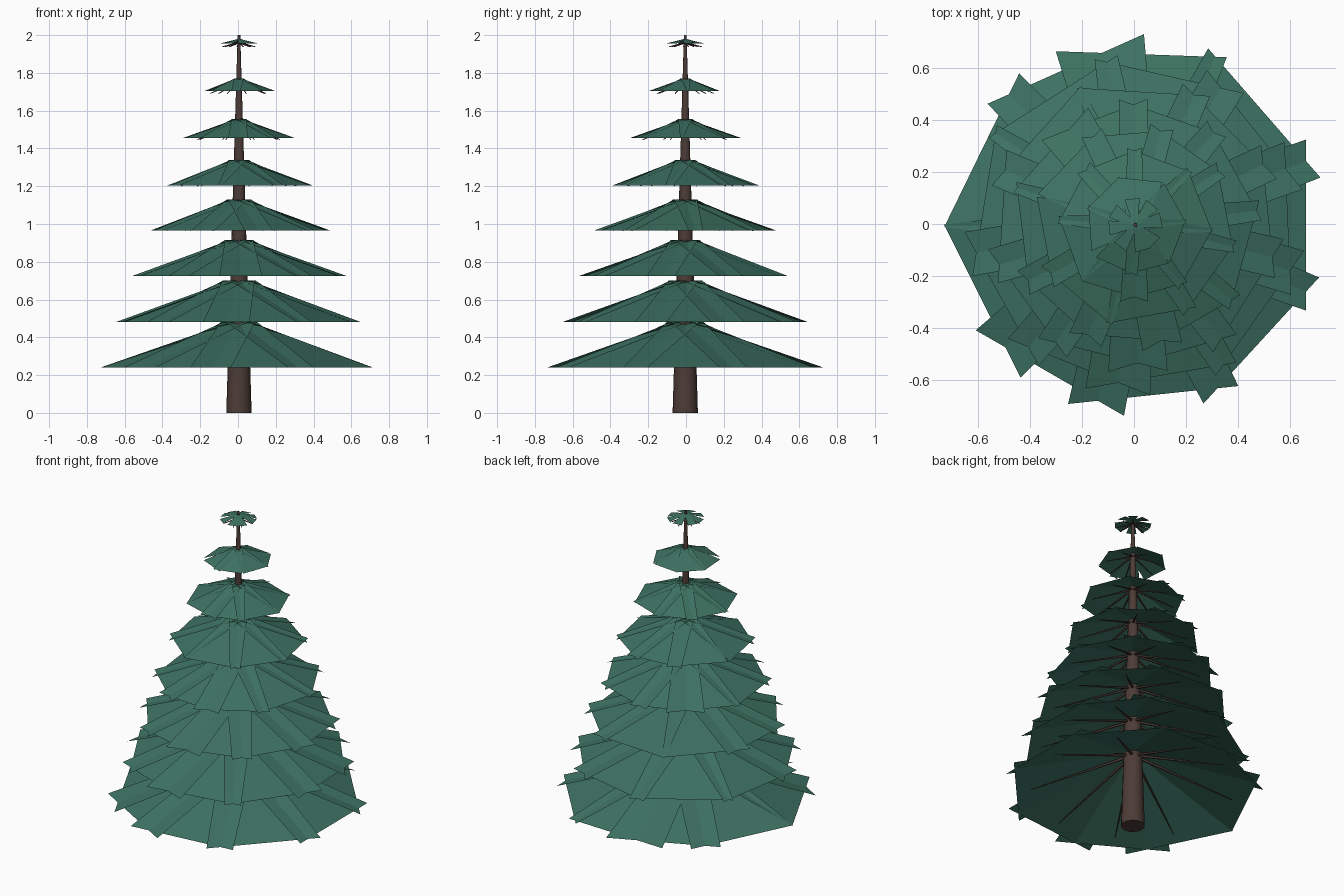
import bpy, bmesh, math, random
from mathutils import Vector, Matrix

if "Cube" in bpy.data.objects:
    bpy.data.objects.remove(bpy.data.objects["Cube"])

random.seed(4)
CENTRE = Vector((0.005, -0.004, 0))


def material(name, rgb):
    m = bpy.data.materials.new(name)
    m.diffuse_color = (*rgb, 1)
    m.use_nodes = True
    m.node_tree.nodes["Principled BSDF"].inputs["Base Color"].default_value = m.diffuse_color
    return m


GREEN = material("pine green", (0.047, 0.168, 0.122))
BROWN = material("bark brown", (0.075, 0.045, 0.037))


def finish(bm, name, mat, smooth=False):
    me = bpy.data.meshes.new(name)
    bm.to_mesh(me)
    bm.free()
    me.materials.append(mat)
    ob = bpy.data.objects.new(name, me)
    ob.location = CENTRE
    bpy.context.collection.objects.link(ob)
    for p in me.polygons:
        p.use_smooth = smooth and len(p.vertices) == 4
    return ob


def rod(bm, a, b, r1, r2, sides):
    """Tapered rod from point a to point b."""
    d = b - a
    mat = Matrix.Translation((a + b) / 2) @ d.to_track_quat('Z', 'Y').to_matrix().to_4x4()
    bmesh.ops.create_cone(bm, cap_ends=True, segments=sides, radius1=r1,
                          radius2=r2, depth=d.length, matrix=mat)


# Trunk
bm = bmesh.new()
rod(bm, Vector((0, 0, 0)), Vector((0, 0, 2)), 0.067, 0.007, 16)
finish(bm, "trunk", BROWN, True)

# Tiers: top height, rim height, corner radius, half angle, blade count
tiers = [
    (0.480, 0.240, 0.733, 26.6, 9),
    (0.702, 0.480, 0.655, 26.6, 9),
    (0.915, 0.725, 0.572, 26.6, 9),
    (1.130, 0.965, 0.485, 26.6, 9),
    (1.340, 1.205, 0.393, 26.6, 8),
    (1.555, 1.455, 0.297, 26.6, 8),
    (1.770, 1.703, 0.195, 26.6, 7),
    (1.980, 1.955, 0.105, 16.0, 8),
]
lowest = [0, 41, 88, 114, 154, 206.5, 240, 276, 317.5]

for i, (top, rim, radius, half, count) in enumerate(tiers):
    step = 360 / count
    start = random.uniform(0, step)
    angles = lowest if i == 0 else [
        start + k * step + random.uniform(-8, 8) for k in range(count)]
    reach = radius * math.cos(math.radians(half))
    wide = radius * math.sin(math.radians(half))
    leaves, twigs = bmesh.new(), bmesh.new()
    for a in angles:
        turn = Matrix.Rotation(math.radians(a), 3, 'Z')
        # Flat needle blade, widening from the trunk to the rim
        pts = [(0, -wide * 0.3, top), (reach, -wide, rim),
               (reach, wide, rim), (0, wide * 0.3, top)]
        leaves.faces.new([leaves.verts.new(turn @ Vector(p)) for p in pts])
        # Thin twig carrying the blade from below
        t = 0.88
        rod(twigs, turn @ Vector((0, 0, top - 0.02)),
            turn @ Vector((reach * t, 0, top + (rim - top) * t - 0.02)),
            0.004 + 0.008 * radius, 0.002, 5)
    finish(leaves, f"needle_tier_{i + 1}", GREEN)
    finish(twigs, f"twigs_{i + 1}", BROWN)
